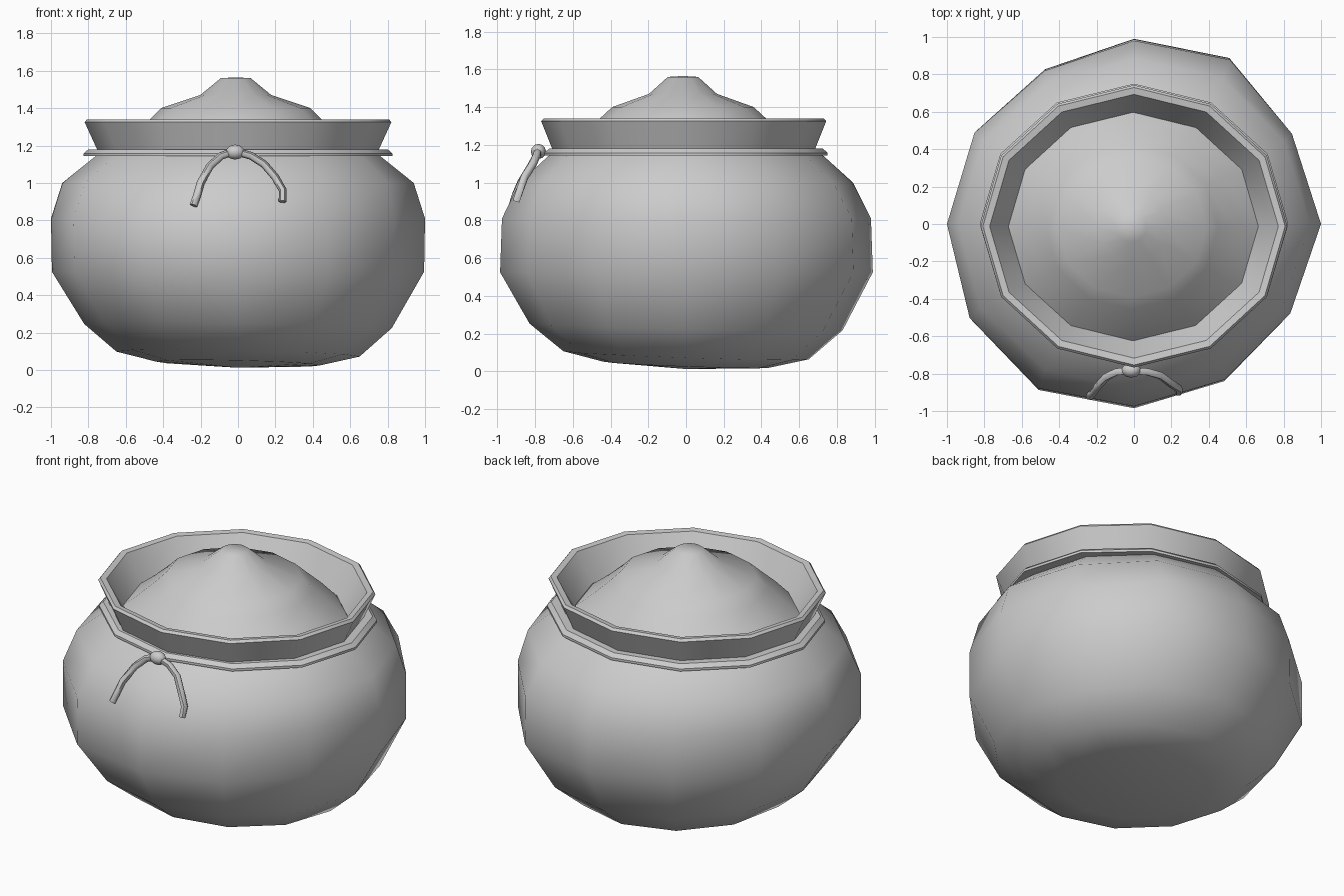
import bpy, bmesh, math
from mathutils import Vector

cube = bpy.data.objects.get("Cube")
if cube:
    bpy.data.objects.remove(cube, do_unlink=True)

SIDES = 12
cloth = bpy.data.materials.new("grey_cloth")
cloth.use_nodes = True
GREY = (0.6, 0.6, 0.6, 1)
cloth.diffuse_color = GREY
cloth.node_tree.nodes["Principled BSDF"].inputs["Base Color"].default_value = GREY


def finish(name, bm, angle=60):
    mesh = bpy.data.meshes.new(name)
    bm.to_mesh(mesh)
    bm.free()
    mesh.materials.append(cloth)
    obj = bpy.data.objects.new(name, mesh)
    bpy.context.collection.objects.link(obj)
    bpy.ops.object.select_all(action="DESELECT")
    obj.select_set(True)
    bpy.context.view_layer.objects.active = obj
    bpy.ops.object.shade_smooth_by_angle(angle=math.radians(angle))
    return obj


def bridge(bm, a, b):
    n = len(a)
    for i in range(n):
        j = (i + 1) % n
        bm.faces.new((a[i], a[j], b[j], b[i]))


def fan(bm, ring, point, flip=False):
    centre = bm.verts.new(point)
    for i in range(len(ring)):
        a, b = ring[i], ring[(i + 1) % len(ring)]
        bm.faces.new((b, a, centre) if flip else (a, b, centre))


def rings(bm, profile, centre=(0, 0), closed=False, shape=lambda v, i: v):
    """Stack of oval rings (rx, ry, z), listed from bottom to top."""
    loops = []
    for rx, ry, z in profile:
        loop = []
        for i in range(SIDES):
            t = math.tau * i / SIDES
            v = Vector((centre[0] + rx * math.cos(t), centre[1] + ry * math.sin(t), z))
            loop.append(bm.verts.new(shape(v, i)))
        loops.append(loop)
    for a, b in zip(loops, loops[1:]):
        bridge(bm, a, b)
    if closed:
        bridge(bm, loops[-1], loops[0])
    return loops


# Sack body: uneven outline around the belly, bottom sagging to one side
UNEVEN = (1.01, 0.985, 1.035, 1.0, 0.965, 0.995, 1.01, 1.025, 1.035, 0.995, 0.98, 0.975)


def sag(v, i):
    belly = max(0, 1 - abs(v.z - 0.65) / 0.5)
    k = 1 + (UNEVEN[i] - 1) * min(1, belly * 1.6)
    low = max(0, 1 - v.z / 0.5)
    tilt = -low * (0.025 * v.x + 0.04 * v.y)
    return Vector((v.x * k, v.y * k, max(0, v.z + tilt)))


bm = bmesh.new()
body = rings(bm, [(0.44, 0.44, 0.035), (0.65, 0.65, 0.085), (0.82, 0.83, 0.235),
                  (0.985, 0.99, 0.525), (0.99, 0.98, 0.81), (0.935, 0.885, 1.0),
                  (0.765, 0.73, 1.14), (0.735, 0.68, 1.17)], shape=sag)
fan(bm, body[0], (0, 0, 0.012), flip=True)
finish("sack_body", bm, 80)

# Flared collar with a thin rim and sloping inside wall
bm = bmesh.new()
rings(bm, [(0.74, 0.685, 1.15), (0.82, 0.755, 1.325), (0.808, 0.742, 1.34),
           (0.772, 0.705, 1.335), (0.665, 0.608, 1.16)], centre=(0, -0.012))
finish("collar", bm, 40)

# Heaped contents inside the collar
bm = bmesh.new()
heap = rings(bm, [(0.68, 0.62, 1.155), (0.56, 0.54, 1.25), (0.46, 0.44, 1.34),
                  (0.4, 0.375, 1.4), (0.19, 0.18, 1.47), (0.08, 0.08, 1.56)],
             centre=(-0.012, -0.016))
fan(bm, heap[-1], (-0.012, -0.016, 1.565))
finish("heaped_contents", bm, 80)

# Cord tied round the neck
bm = bmesh.new()
rings(bm, [(0.72, 0.655, 1.145), (0.825, 0.75, 1.143), (0.825, 0.75, 1.158),
           (0.80, 0.725, 1.18), (0.72, 0.655, 1.18)], closed=True)
finish("neck_cord", bm, 40)

# Knot at the front
bm = bmesh.new()
bmesh.ops.create_uvsphere(bm, u_segments=10, v_segments=6, radius=1)
for v in bm.verts:
    v.co = Vector((-0.015 + v.co.x * 0.053, -0.782 + v.co.y * 0.04, 1.165 + v.co.z * 0.04))
finish("knot", bm, 80)


# Loose cord ends hanging from the knot
def cord_end(name, points, radius=0.021, sides=6):
    pts = [Vector(p) for p in points]
    bm = bmesh.new()
    loops = []
    for k, p in enumerate(pts):
        along = (pts[min(k + 1, len(pts) - 1)] - pts[max(k - 1, 0)]).normalized()
        side = along.cross(Vector((0, 1, 0))).normalized()
        up = along.cross(side)
        loops.append([bm.verts.new(p + radius * (side * math.cos(math.tau * i / sides)
                                                 + up * math.sin(math.tau * i / sides)))
                      for i in range(sides)])
    for a, b in zip(loops, loops[1:]):
        bridge(bm, a, b)
    bm.faces.new(loops[0])
    bm.faces.new(loops[-1])
    bmesh.ops.recalc_face_normals(bm, faces=bm.faces)
    finish(name, bm)


cord_end("cord_end_right", [(-0.03, -0.785, 1.165), (-0.09, -0.79, 1.145), (-0.15, -0.82, 1.09),
                            (-0.2, -0.875, 1.0), (-0.22, -0.905, 0.93), (-0.238, -0.92, 0.88)])
cord_end("cord_end_left", [(0.0, -0.785, 1.165), (0.07, -0.79, 1.145), (0.14, -0.81, 1.1),
                           (0.2, -0.855, 1.03), (0.24, -0.88, 0.96), (0.238, -0.9, 0.9)])
